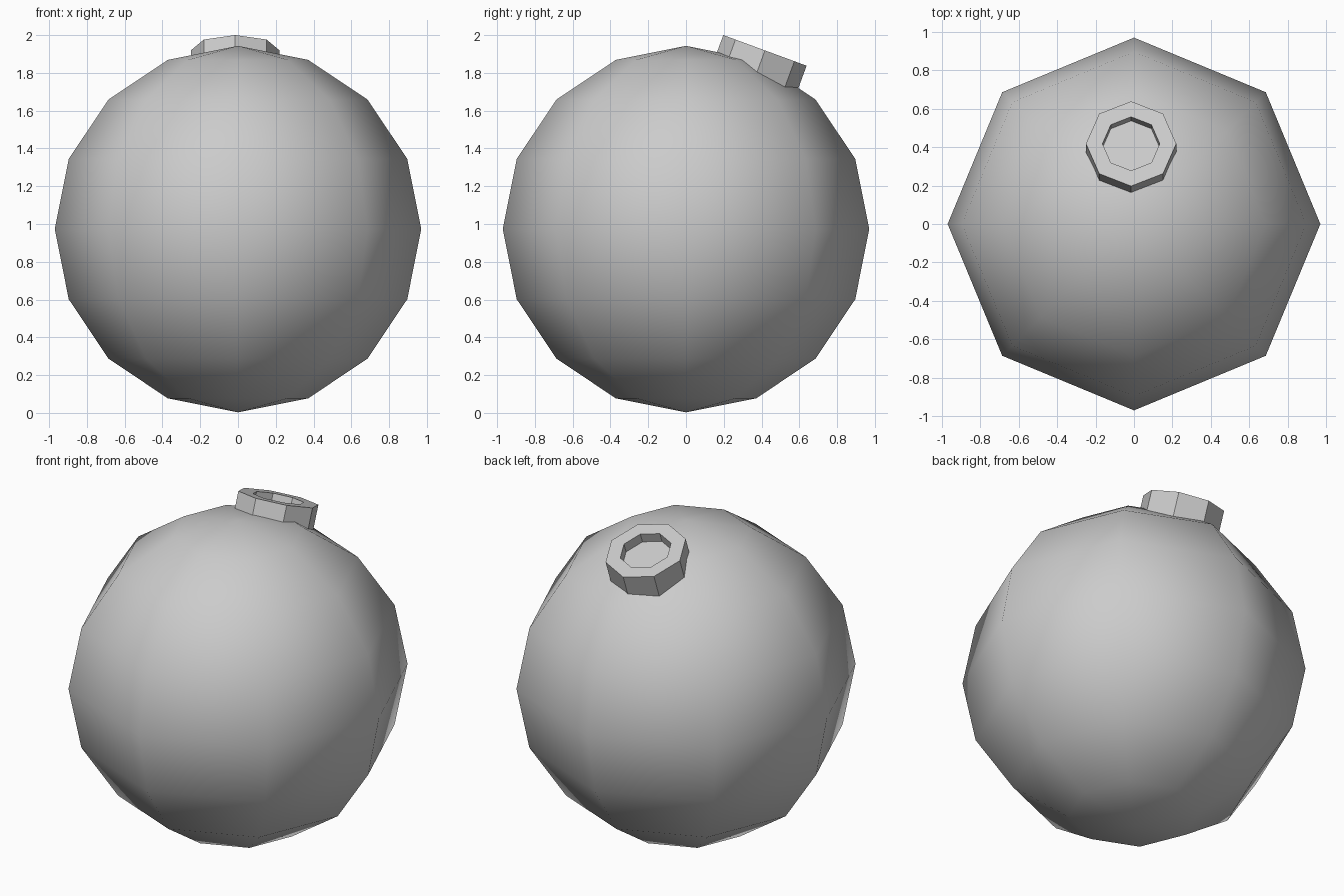
import bpy, bmesh, math
from mathutils import Matrix

if "Cube" in bpy.data.objects:
    bpy.data.objects.remove(bpy.data.objects["Cube"])

R = 0.97
TILT = math.radians(20.2)

# Round body: low-poly ball with smooth shading
bpy.ops.mesh.primitive_uv_sphere_add(segments=8, ring_count=8, radius=R, location=(0, 0, R + 0.003))
body = bpy.context.object
body.name = "round_body"
bpy.ops.object.shade_smooth()

# Collar: octagonal plug with a shallow recess, tilted towards the back
outer, inner, recess, height = 0.235, 0.149, 0.06, 0.16
profile = [(outer, -height), (outer, 0), (inner, 0), (inner, -recess)]
bm = bmesh.new()
rings = []
for r, z in profile:
    rings.append([bm.verts.new((r * math.cos(i * math.pi / 4), r * math.sin(i * math.pi / 4), z))
                  for i in range(8)])
for a, b in zip(rings, rings[1:]):
    for i in range(8):
        j = (i + 1) % 8
        bm.faces.new((a[i], a[j], b[j], b[i]))
bm.faces.new(rings[-1])
bm.faces.new(rings[0][::-1])
bmesh.ops.recalc_face_normals(bm, faces=bm.faces)
mesh = bpy.data.meshes.new("collar")
bm.to_mesh(mesh)
bm.free()
collar = bpy.data.objects.new("collar", mesh)
bpy.context.collection.objects.link(collar)
collar.matrix_world = Matrix.Translation((-0.015, 0.418, 1.919)) @ Matrix.Rotation(-TILT, 4, 'X')
